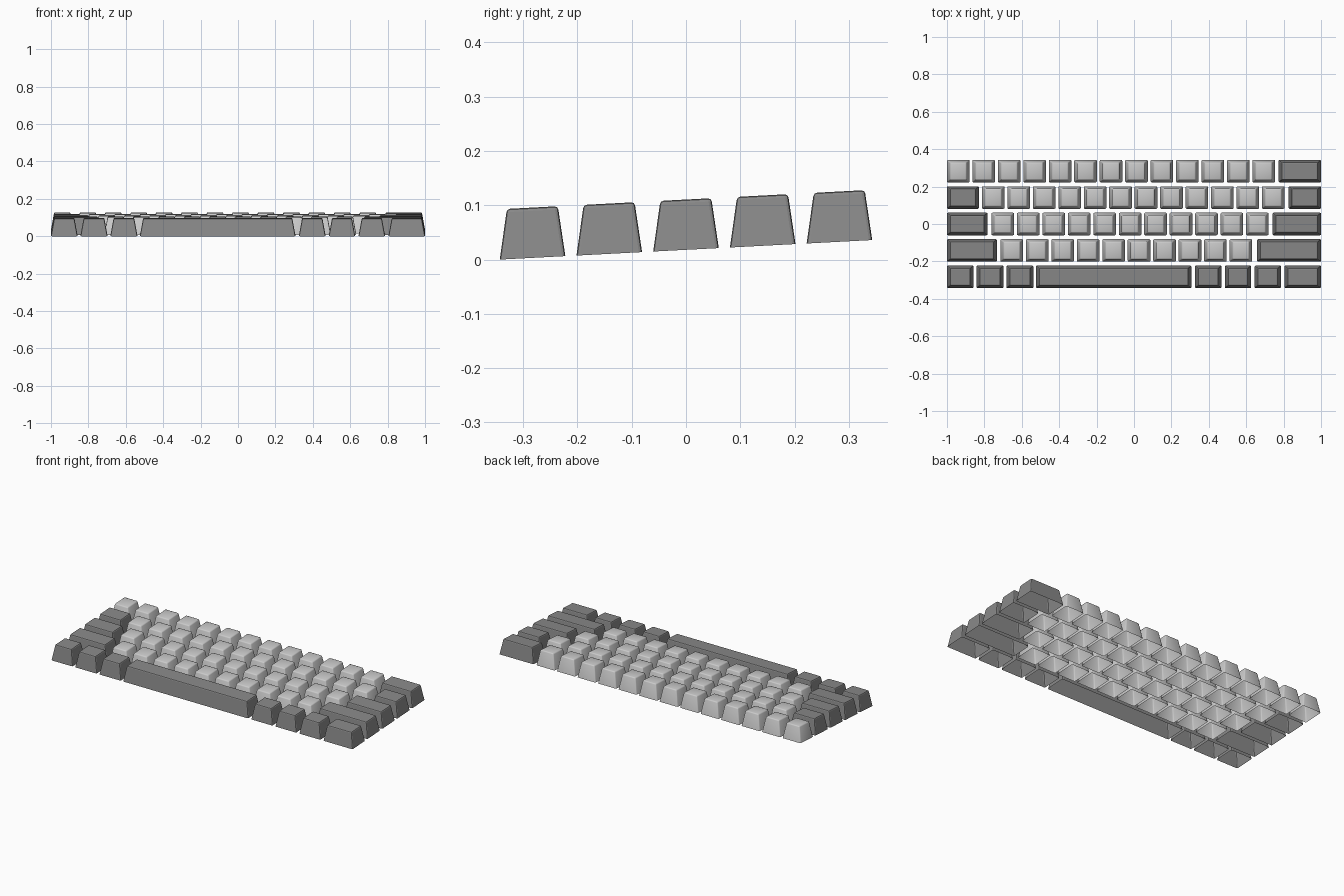
import bpy, bmesh, math
from mathutils import Matrix

if "Cube" in bpy.data.objects:
    bpy.data.objects.remove(bpy.data.objects["Cube"])

TILT = math.radians(3)
DEPTH, HEIGHT = 0.121, 0.0925
PITCH_X, PITCH_Y = 0.1361, 0.1415
SIDE, FRONT, BACK = 0.017, 0.018, 0.009   # how far the top is set in


def material(name, v):
    m = bpy.data.materials.new(name)
    m.diffuse_color = (v, v, v, 1)
    m.use_nodes = True
    m.node_tree.nodes["Principled BSDF"].inputs["Base Color"].default_value = m.diffuse_color
    return m


dark = material("dark_grey", 0.25)
light = material("light_grey", 0.55)
tilt = Matrix.Translation((0, 0, 0.343 * math.sin(TILT))) @ Matrix.Rotation(TILT, 4, 'X')


def keycap(name, x0, x1, row, mat, smooth):
    """Hollow tapered cap, open underneath, with softened edges."""
    w = (x1 - x0) / 2
    d = DEPTH / 2
    bm = bmesh.new()
    low = [bm.verts.new(p) for p in ((-w, -d, 0), (w, -d, 0), (w, d, 0), (-w, d, 0))]
    t = w - SIDE
    high = [bm.verts.new(p) for p in ((-t, -d + FRONT, HEIGHT), (t, -d + FRONT, HEIGHT),
                                      (t, d - BACK, HEIGHT), (-t, d - BACK, HEIGHT))]
    bm.faces.new(high)
    for i in range(4):
        j = (i + 1) % 4
        bm.faces.new((low[i], low[j], high[j], high[i]))
    edges = [e for e in bm.edges if not e.is_boundary]
    bmesh.ops.bevel(bm, geom=edges, offset=0.006, segments=2, profile=0.5, affect='EDGES')
    bmesh.ops.recalc_face_normals(bm, faces=bm.faces)
    top = max(bm.faces, key=lambda f: f.calc_center_median().z)
    if top.normal.z < 0:
        bmesh.ops.reverse_faces(bm, faces=bm.faces)
    for f in bm.faces:
        f.smooth = smooth
    mesh = bpy.data.meshes.new(name)
    bm.to_mesh(mesh)
    bm.free()
    mesh.materials.append(mat)
    ob = bpy.data.objects.new(name, mesh)
    bpy.context.collection.objects.link(ob)
    ob.matrix_world = tilt @ Matrix.Translation(((x0 + x1) / 2, (row - 2) * PITCH_Y, 0))


# bottom row of wide keys with the space bar
bottom = [("left_key_1", -1, -.858), ("left_key_2", -.842, -.698), ("left_key_3", -.682, -.538),
          ("space_bar", -.524, .307), ("right_key_1", .326, .468), ("right_key_2", .486, .626),
          ("right_key_3", .645, .786), ("right_key_4", .805, 1)]
for name, a, b in bottom:
    keycap(name, a, b, 0, dark, False)

# upper rows: (left wide key end, first small key start, count, right wide key start)
rows = [(-.733, -.714, 10, .658), (-.783, -.762, 11, .741),
        (-.829, -.813, 12, .827), (None, -1, 13, .773)]
for r, (left_end, start, count, right_start) in enumerate(rows, 1):
    if left_end is not None:
        keycap(f"row_{r}_left_wide_key", -1, left_end, r, dark, False)
    keycap(f"row_{r}_right_wide_key", right_start, 1, r, dark, False)
    for i in range(count):
        x = start + i * PITCH_X
        keycap(f"row_{r}_small_key_{i + 1}", x, x + DEPTH, r, light, True)
